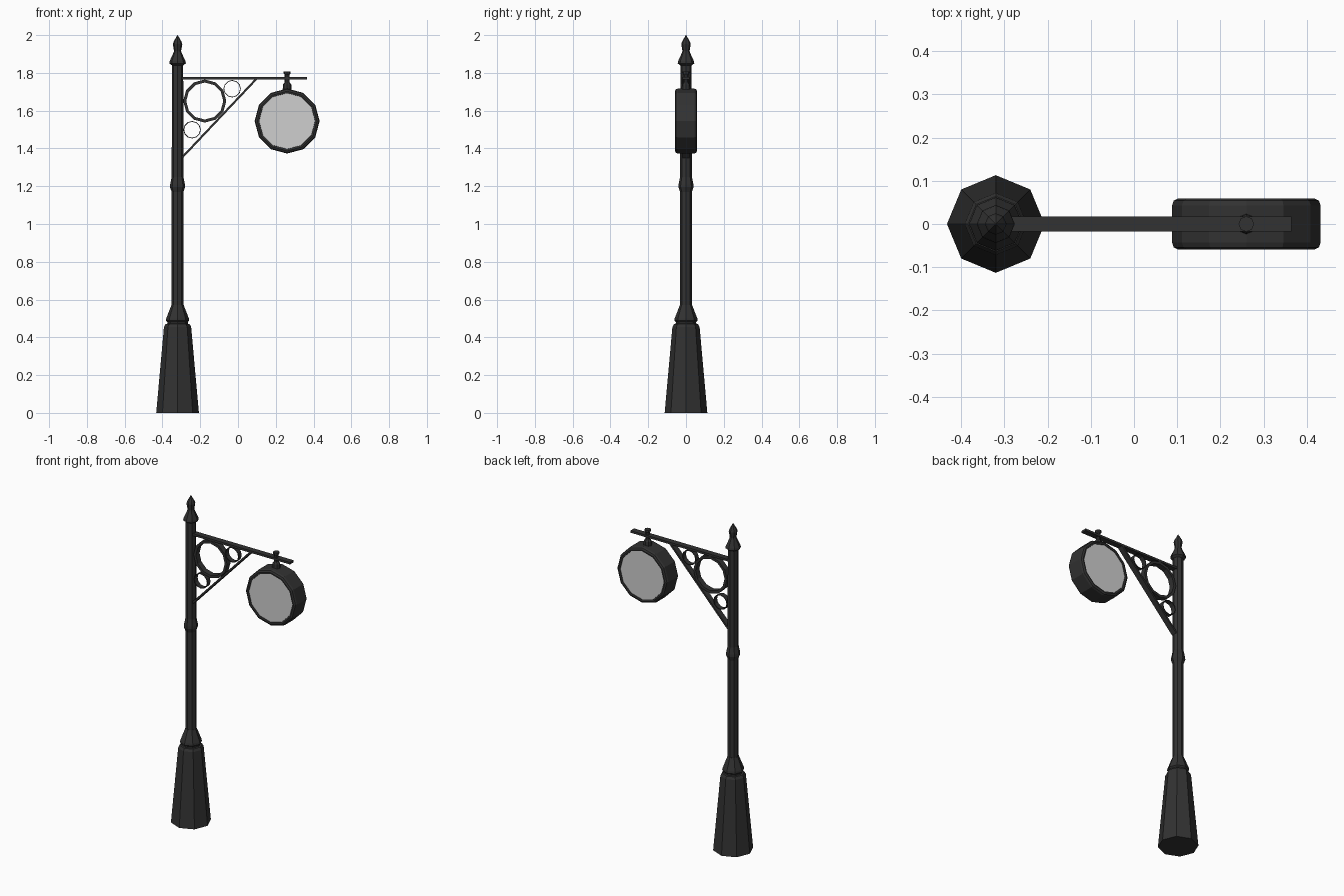
import bpy, bmesh, math
from mathutils import Vector, Matrix

if "Cube" in bpy.data.objects:
    bpy.data.objects.remove(bpy.data.objects["Cube"])


def material(name, v):
    m = bpy.data.materials.new(name)
    m.diffuse_color = (v, v, v, 1)
    m.use_nodes = True
    m.node_tree.nodes["Principled BSDF"].inputs["Base Color"].default_value = m.diffuse_color
    return m


IRON = material("dark iron", 0.032)
GLASS = material("pale glass", 0.62)
POLE_X, LAMP = -0.32, Vector((0.26, 0, 1.545))
TO_Y = Matrix.Rotation(math.pi / 2, 4, 'X')   # turn the lathe axis from z to y


def finish(bm, name, mat):
    bmesh.ops.recalc_face_normals(bm, faces=bm.faces)
    me = bpy.data.meshes.new(name)
    bm.to_mesh(me)
    bm.free()
    me.materials.append(mat)
    ob = bpy.data.objects.new(name, me)
    bpy.context.collection.objects.link(ob)
    return ob


def lathe(name, profile, n, loc, mat=IRON, turn=Matrix(), closed=False):
    """Spin (radius, height) points round an axis; closed joins last to first."""
    bm = bmesh.new()
    rings = [[bm.verts.new((r * math.cos(2 * math.pi * i / n),
                            r * math.sin(2 * math.pi * i / n), h))
              for i in range(n)] for r, h in profile]
    for a, b in zip(rings, rings[1:] + ([rings[0]] if closed else [])):
        for i in range(n):
            j = (i + 1) % n
            bm.faces.new((a[i], a[j], b[j], b[i]))
    if not closed:
        bm.faces.new(rings[0])
        bm.faces.new(rings[-1])
    bm.transform(Matrix.Translation(loc) @ turn)
    return finish(bm, name, mat)


def bar(name, a, b, width, thick):
    """Flat bar between two points in the xz plane."""
    a, b = Vector((a[0], 0, a[1])), Vector((b[0], 0, b[1]))
    d = b - a
    bm = bmesh.new()
    bmesh.ops.create_cube(bm, size=1)
    bm.transform(Matrix.Translation((a + b) / 2)
                 @ Matrix.Rotation(-math.atan2(d.z, d.x), 4, 'Y')
                 @ Matrix.Diagonal((d.length, width, thick, 1)))
    return finish(bm, name, IRON)


def ring(name, x, z, outer, inner, n, depth):
    h = depth / 2
    lathe(name, [(outer, -h), (outer, h), (inner, h), (inner, -h)], n,
          (x, 0, z), turn=TO_Y, closed=True)


# octagonal post: base, collar, shaft, mid knob and finial
lathe("base", [(0.113, 0), (0.072, 0.455), (0.064, 0.47), (0.055, 0.472)], 8, (POLE_X, 0, 0))
lathe("collar", [(0.055, 0.465), (0.054, 0.48), (0.062, 0.488), (0.06, 0.5),
                 (0.032, 0.572)], 8, (POLE_X, 0, 0))
lathe("shaft", [(0.031, 0.56), (0.031, 1.17), (0.04, 1.195), (0.039, 1.21),
                (0.031, 1.25), (0.03, 1.845)], 8, (POLE_X, 0, 0))
lathe("finial", [(0.03, 1.84), (0.044, 1.85), (0.042, 1.862), (0.021, 1.908),
                 (0.019, 1.917), (0.025, 1.952), (0.021, 1.965), (0.001, 2.0)],
      8, (POLE_X, 0, 0))

# bracket: arm, diagonal brace and three rings
bar("arm", (-0.31, 1.771), (0.365, 1.771), 0.035, 0.013)
bar("brace", (-0.295, 1.353), (0.1, 1.771), 0.035, 0.011)
ring("large_ring", -0.176, 1.651, 0.114, 0.098, 12, 0.035)
ring("upper_small_ring", -0.031, 1.716, 0.046, 0.042, 12, 0.03)
ring("lower_small_ring", -0.243, 1.499, 0.046, 0.042, 12, 0.03)

# hanger through the arm
lathe("hanger", [(0.024, 1.70), (0.022, 1.738), (0.013, 1.75), (0.013, 1.79),
                 (0.018, 1.797), (0.018, 1.808)], 8, (LAMP.x, 0, 0))

# twelve-sided lamp housing with softened rim, glass on both faces
half = [(0.172, 0.043), (0.168, 0.054), (0.158, 0.059), (0.149, 0.057), (0.147, 0.05)]
lathe("lamp_housing", [(r, -h) for r, h in reversed(half)] + half, 12, LAMP, turn=TO_Y)
for side, label in ((-1, "front"), (1, "back")):
    lathe(label + "_glass", [(0.148, -0.003), (0.148, 0.003)], 12,
          LAMP + Vector((0, side * 0.051, 0)), GLASS, TO_Y)
